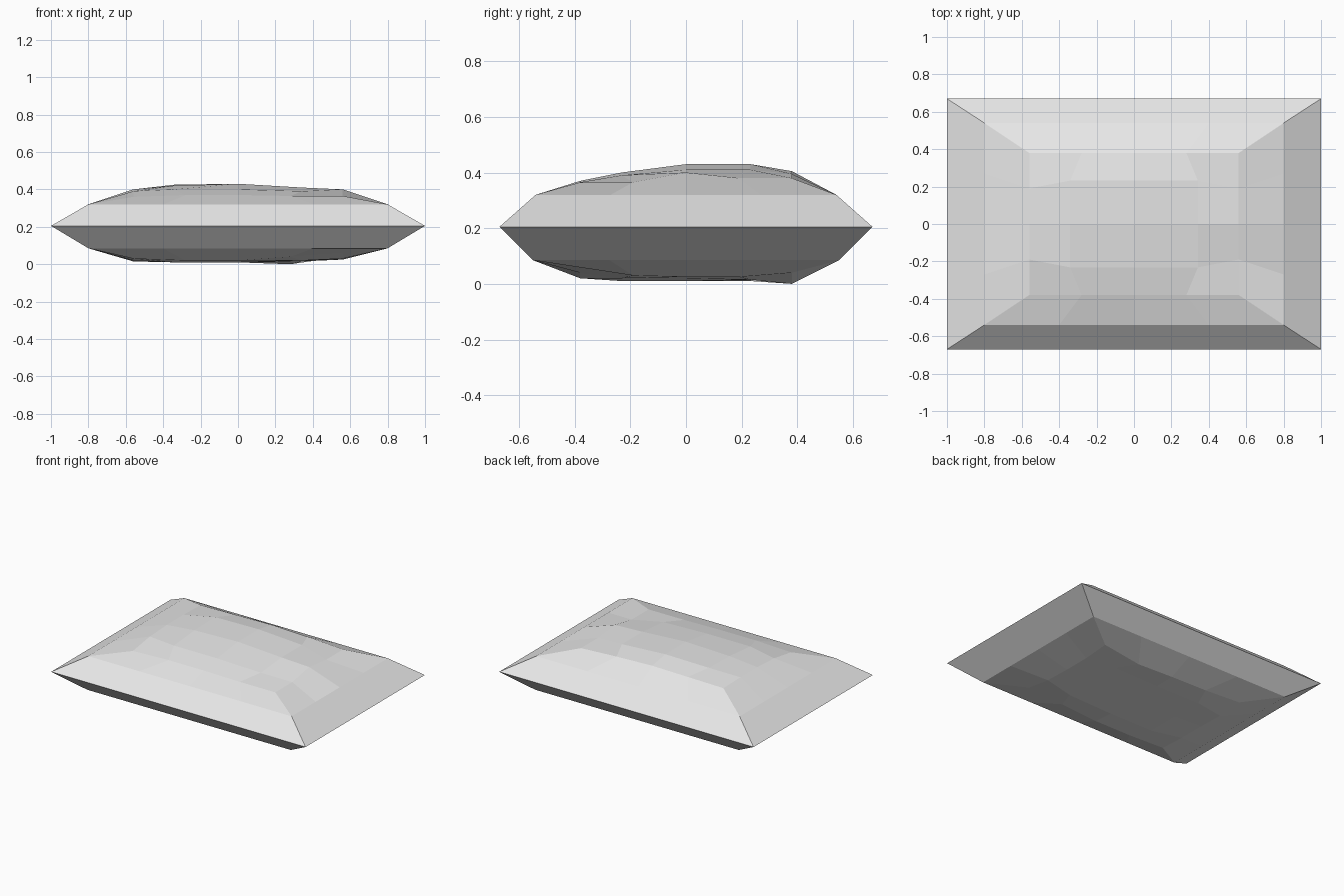
import bpy
import bmesh

if "Cube" in bpy.data.objects:
    bpy.data.objects.remove(bpy.data.objects["Cube"], do_unlink=True)

# Plain grey cloth
cloth = bpy.data.materials.new("grey cloth")
cloth.use_nodes = True
grey = (0.8, 0.8, 0.8, 1)
cloth.diffuse_color = grey
cloth.node_tree.nodes["Principled BSDF"].inputs["Base Color"].default_value = grey

# Heights of the padded panels in hundredths, front row first, left to right on x
TOP_PADDING = ((36, 37, 37, 36.5, 36.5),
               (39, 40, 40, 39, 36.5),
               (40, 42, 43, 41, 40),
               (40, 42.5, 43, 41, 38),
               (39.5, 40, 40.5, 39.5, 38))
BOTTOM_PADDING = ((3, 2, 2, 4, 6),
                  (2, 1, 1, 2, 3),
                  (2, 1, 1, 2, 2.5),
                  (1.5, 1, 1, 1.5, 2.5),
                  (3, 1.5, 1, 0, 4))

STEPS = range(5)
# Grid cells around the border of a panel, in order
BORDER = ([(i, 0) for i in range(4)] + [(4, j) for j in range(4)]
          + [(i, 4) for i in range(4, 0, -1)] + [(0, j) for j in range(4, 0, -1)])

bm = bmesh.new()


def unit(i):
    return i / 2 - 1


def panel(heights, half_x, half_y):
    """A padded panel whose inner points are spread slightly outward."""
    verts = {}
    for j in STEPS:
        for i in STEPS:
            u, v = unit(i), unit(j)
            spread = 1.22 if max(abs(u), abs(v)) < 1 else 1
            verts[i, j] = bm.verts.new((u * half_x * spread, v * half_y * spread,
                                        heights[j][i] / 100))
    for j in range(4):
        for i in range(4):
            bm.faces.new([verts[i, j], verts[i + 1, j],
                          verts[i + 1, j + 1], verts[i, j + 1]])
    return [verts[cell] for cell in BORDER]


def ring(half_x, half_y, z):
    """A level rectangular loop matching a panel border."""
    return [bm.verts.new((unit(i) * half_x, unit(j) * half_y, z)) for i, j in BORDER]


# Panels, shoulders and the pinched seam, joined from top to bottom
loops = [panel(TOP_PADDING, 0.56, 0.38),
         ring(0.8, 0.54, 0.32),
         ring(1, 0.67, 0.205),
         ring(0.8, 0.55, 0.085),
         panel(BOTTOM_PADDING, 0.56, 0.38)]
for upper, lower in zip(loops, loops[1:]):
    for k in range(len(upper)):
        n = (k + 1) % len(upper)
        bm.faces.new([upper[k], lower[k], lower[n], upper[n]])

bmesh.ops.recalc_face_normals(bm, faces=bm.faces)
mesh = bpy.data.meshes.new("pillow")
bm.to_mesh(mesh)
bm.free()
mesh.materials.append(cloth)
pillow = bpy.data.objects.new("pillow", mesh)
bpy.context.collection.objects.link(pillow)
